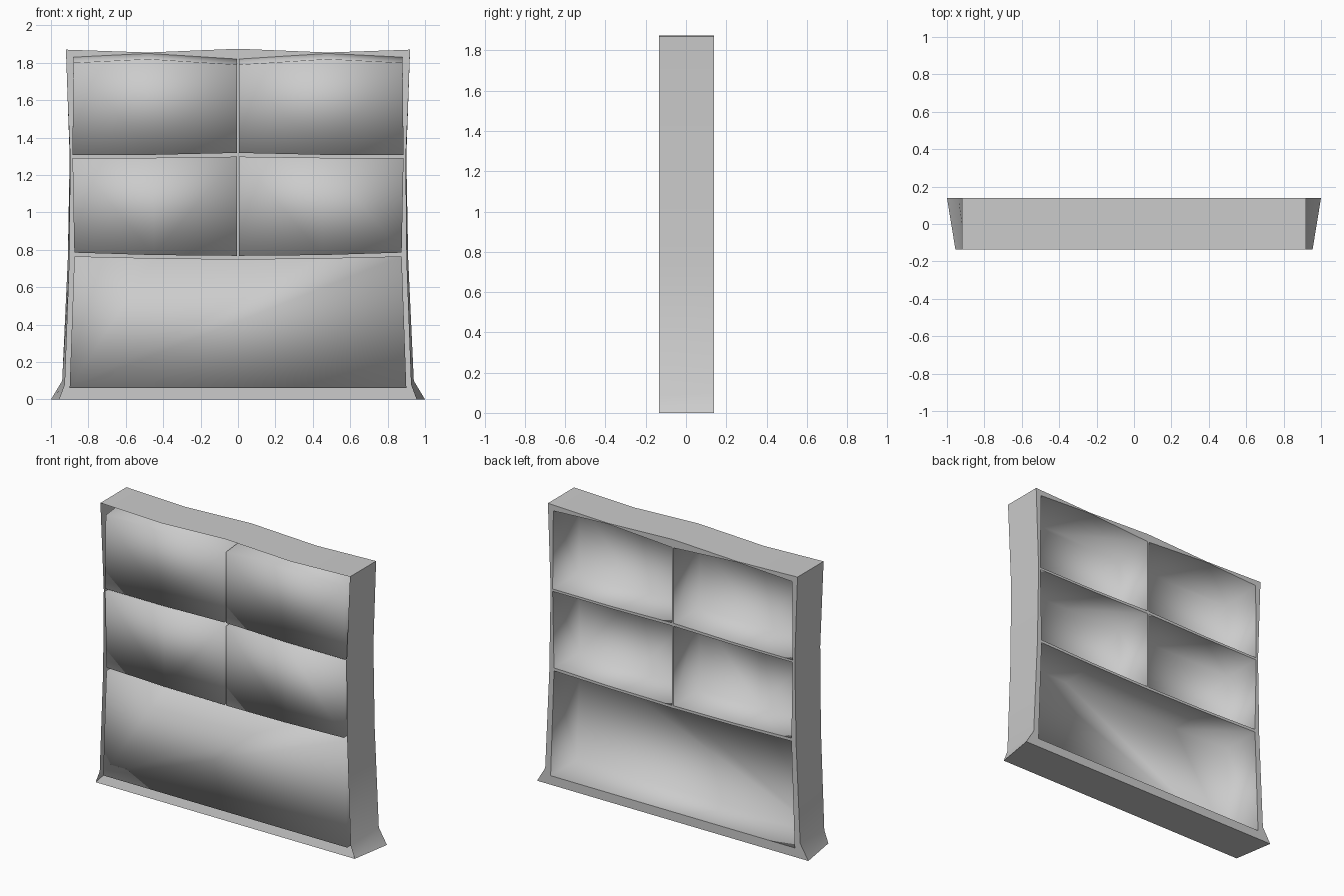
import bpy, bmesh
from mathutils import Vector

if "Cube" in bpy.data.objects:
    bpy.data.objects.remove(bpy.data.objects["Cube"])

BACK, FRONT = -0.135, 0.14   # closed side / open side of the shelves


def mirrored(half):
    """Closed outline from its right half, running bottom to top centre."""
    left = [(-x, z) for x, z in reversed(half) if x > 0]
    return half + left


def ring(bm, outline, y):
    return [bm.verts.new((x, y, z)) for x, z in outline]


def bridge(bm, a, b):
    n = len(a)
    for i in range(n):
        j = (i + 1) % n
        bm.faces.new((a[i], a[j], b[j], b[i]))


def finish(bm, name, angle=None):
    mesh = bpy.data.meshes.new(name)
    bm.to_mesh(mesh)
    bm.free()
    ob = bpy.data.objects.new(name, mesh)
    bpy.context.collection.objects.link(ob)
    bpy.ops.object.select_all(action='DESELECT')
    ob.select_set(True)
    bpy.context.view_layer.objects.active = ob
    if angle is None:
        bpy.ops.object.shade_smooth()
    else:
        bpy.ops.object.shade_smooth_by_angle(angle=angle)
    return ob


# Warped outlines of the outer case, flared at the foot
top = [(0.92, 1.87), (0.48, 1.855), (0, 1.875)]
outer_front = mirrored([(1.0, 0), (0.94, 0.10), (0.91, 0.75), (0.90, 1.3)] + top)
outer_back = mirrored([(0.955, 0), (0.925, 0.08), (0.90, 0.75), (0.895, 1.3)] + top)

# Outer case: sides, top and bottom, open at the back edge
bm = bmesh.new()
bridge(bm, ring(bm, outer_back, BACK), ring(bm, outer_front, FRONT))
bmesh.ops.recalc_face_normals(bm, faces=bm.faces)
finish(bm, "outer_case", 0.6)

# Compartment outlines: one wide at the bottom, two pairs above
wide = mirrored([(0.90, 0.06), (0.875, 0.765), (0.45, 0.755), (0, 0.75)])
middle = [(0.006, 0.768), (0.45, 0.772), (0.875, 0.785), (0.885, 1.292), (0.45, 1.292), (0.006, 1.298)]
upper = [(0.006, 1.318), (0.45, 1.308), (0.885, 1.308), (0.88, 1.80), (0.48, 1.82), (0.006, 1.79)]


def flip(outline):
    return [(-x, z) for x, z in outline]


def opening(outline):
    """The mouth is a little taller than the panel under the top board."""
    return [(x, z + 0.03 if z > 1.7 else z) for x, z in outline]


cells = {"wide_compartment": wide,
         "middle_right_compartment": middle, "middle_left_compartment": flip(middle),
         "upper_right_compartment": upper, "upper_left_compartment": flip(upper)}

# Compartments: recessed boxes with a panel at the closed side
for name, outline in cells.items():
    bm = bmesh.new()
    deep = ring(bm, outline, BACK)
    bridge(bm, deep, ring(bm, opening(outline), FRONT))
    panel = bm.faces.new(deep)
    bmesh.ops.recalc_face_normals(bm, faces=bm.faces)
    panel.normal_update()
    if panel.normal.y < 0:
        bmesh.ops.reverse_faces(bm, faces=bm.faces)
    finish(bm, name)

# Face frame: thin strips around the compartment mouths
bm = bmesh.new()
edges = []
for outline in [outer_front] + [opening(o) for o in cells.values()]:
    loop = ring(bm, outline, FRONT)
    edges += [bm.edges.new((loop[i - 1], loop[i])) for i in range(len(loop))]
bmesh.ops.triangle_fill(bm, edges=edges, use_beauty=True, use_dissolve=False,
                        normal=Vector((0, 1, 0)))
for f in bm.faces:
    f.normal_update()
    if f.normal.y < 0:
        f.normal_flip()
finish(bm, "face_frame", 0.6)
